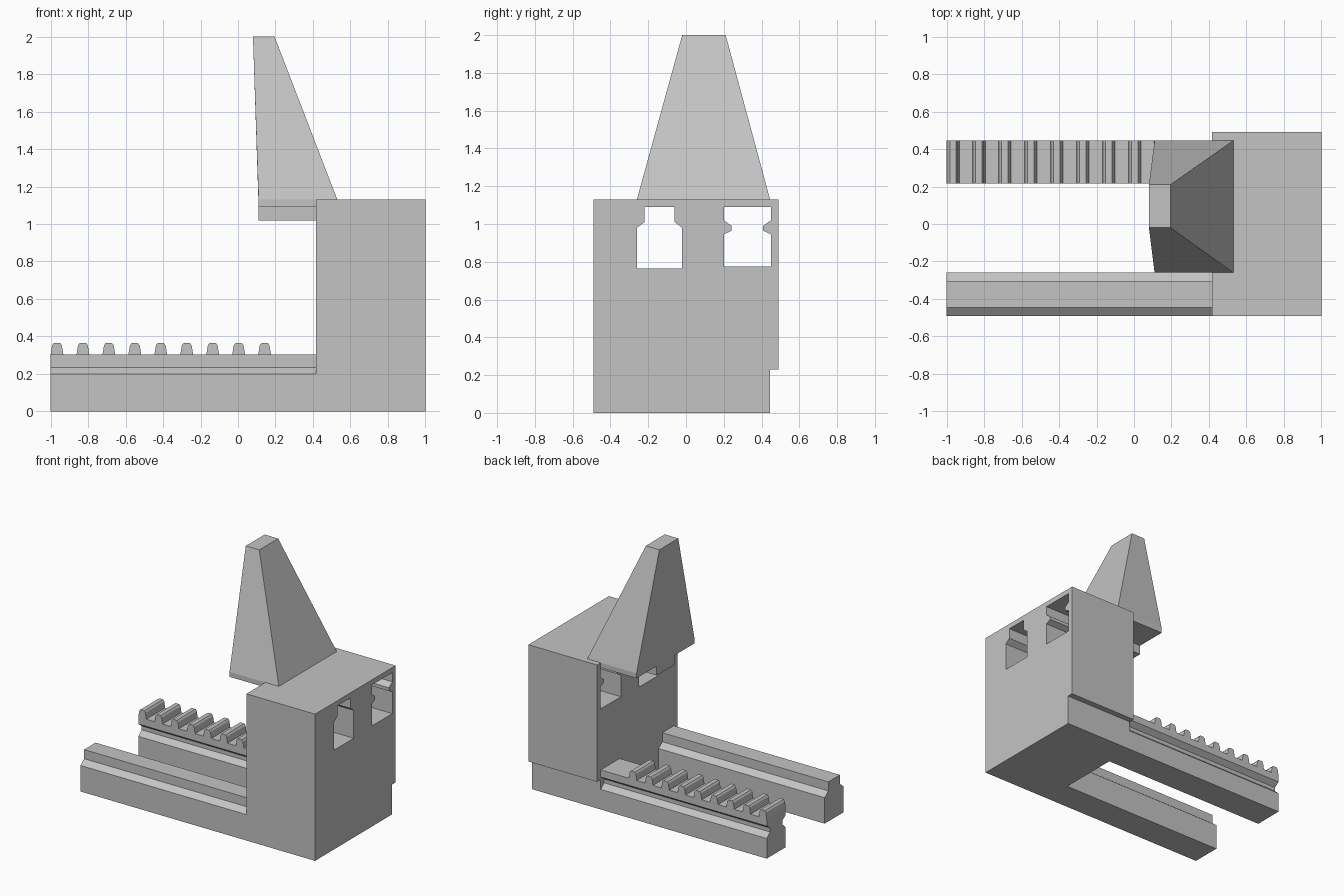
import bpy
import bmesh
from mathutils import Vector

cube = bpy.data.objects.get("Cube")
if cube:
    bpy.data.objects.remove(cube, do_unlink=True)

grey = bpy.data.materials.new("plain_grey")
grey.use_nodes = True
COLOR = (0.55, 0.55, 0.55, 1)
grey.diffuse_color = COLOR
grey.node_tree.nodes["Principled BSDF"].inputs["Base Color"].default_value = COLOR


def finish(name, bm):
    bmesh.ops.recalc_face_normals(bm, faces=bm.faces[:])
    mesh = bpy.data.meshes.new(name)
    bm.to_mesh(mesh)
    bm.free()
    mesh.materials.append(grey)
    obj = bpy.data.objects.new(name, mesh)
    bpy.context.scene.collection.objects.link(obj)
    return obj


def extrude(name, points, offset):
    """Extrude a closed 3D outline along an offset."""
    bm = bmesh.new()
    face = bm.faces.new([bm.verts.new(p) for p in points])
    made = bmesh.ops.extrude_face_region(bm, geom=[face], use_keep_orig=True)
    verts = [v for v in made["geom"] if isinstance(v, bmesh.types.BMVert)]
    bmesh.ops.translate(bm, verts=verts, vec=Vector(offset))
    return finish(name, bm)


def along_x(name, profile, x0, x1):
    return extrude(name, [(x0, y, z) for y, z in profile], (x1 - x0, 0, 0))


def mirrored(center, base, half):
    """Closed (y, z) profile from half widths and heights, bottom to top."""
    right = [(center + w, base + h) for w, h in half]
    left = [(center - w, base + h) for w, h in reversed(half)]
    return right + left


BLOCK_X, END_X = 0.415, 1.0

# Main block with a step along its lower back edge
block = along_x("body_block", [(-0.49, 0), (0.445, 0), (0.445, 0.23), (0.49, 0.23),
                               (0.49, 1.13), (-0.49, 1.13)], BLOCK_X, END_X)

# Two guide slots through the block
slots = {
    "stepped_slot_cutter": mirrored(-0.14, 0.765, [(0.12, 0), (0.12, 0.215),
                                                   (0.08, 0.245), (0.08, 0.325)]),
    "pinched_slot_cutter": mirrored(0.325, 0.775, [(0.125, 0), (0.125, 0.17), (0.083, 0.19),
                                                   (0.083, 0.215), (0.125, 0.245), (0.125, 0.315)]),
}
for name, profile in slots.items():
    cutter = along_x(name, profile, BLOCK_X - 0.1, END_X + 0.1)
    cutter.hide_render = True
    cutter.hide_viewport = True
    cut = block.modifiers.new(name, "BOOLEAN")
    cut.operation = "DIFFERENCE"
    cut.solver = "EXACT"
    cut.object = cutter

# Front rail with narrowed top
along_x("front_rail", mirrored(-0.375, 0, [(0.115, 0), (0.115, 0.2), (0.07, 0.235),
                                           (0.07, 0.305)]), -1, BLOCK_X)

# Back rail with side grooves
along_x("rack_rail", mirrored(0.33, 0, [(0.115, 0), (0.115, 0.155), (0.075, 0.19), (0.075, 0.22),
                                        (0.115, 0.25), (0.115, 0.305)]), -1, BLOCK_X)

# Rack teeth
for i in range(9):
    cx = -0.966 + 0.1385 * i
    outline = mirrored(cx, 0.305, [(0.034, 0), (0.026, 0.047), (0.017, 0.06)])
    extrude(f"rack_tooth_{i + 1}", [(x, 0.215, z) for x, z in outline], (0, 0.23, 0))

# Tapered finger overhanging the block
bm = bmesh.new()
for z, x0, x1, y0, y1 in [(1.092, 0.11, 0.53, -0.26, 0.445),
                          (1.13, 0.11, 0.53, -0.26, 0.445),
                          (2.0, 0.08, 0.195, -0.02, 0.21)]:
    for x in (x0, x1):
        for y in (y0, y1):
            bm.verts.new((x, y, z))
bmesh.ops.convex_hull(bm, input=bm.verts[:])
bmesh.ops.dissolve_limit(bm, angle_limit=0.01, verts=bm.verts[:], edges=bm.edges[:])
finish("tapered_finger", bm)

# Support rib under the finger
along_x("finger_rib", [(-0.02, 1.02), (0.2, 1.02), (0.2, 1.092), (-0.02, 1.092)], 0.11, BLOCK_X)
